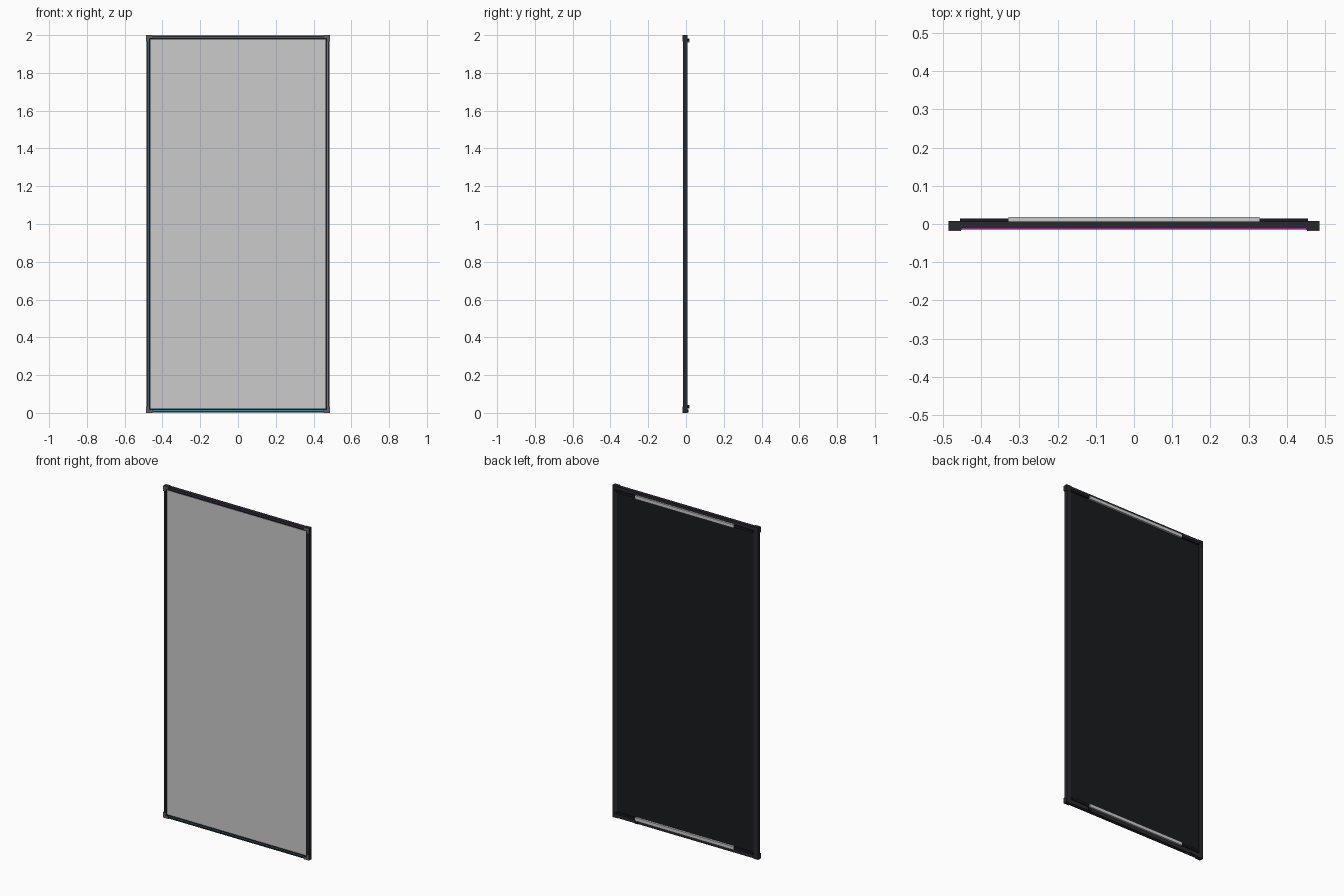
import bpy, bmesh

if "Cube" in bpy.data.objects:
    bpy.data.objects.remove(bpy.data.objects["Cube"])

W, H = 0.486, 2.0   # half width, height


def mat(name, rgb):
    m = bpy.data.materials.new(name)
    m.diffuse_color = (*rgb, 1)
    m.use_nodes = True
    m.node_tree.nodes["Principled BSDF"].inputs["Base Color"].default_value = m.diffuse_color
    return m


dark = mat("dark_metal", (0.022, 0.022, 0.026))
black = mat("black_back", (0.010, 0.011, 0.013))
cyan = mat("cyan_strip", (0.03, 0.30, 0.45))
teal = mat("teal_strip", (0.05, 0.12, 0.16))
magenta = mat("magenta_strip", (0.30, 0.02, 0.25))
cap_grey = mat("cap_grey", (0.12, 0.12, 0.125))


def finish(name, bm, m):
    bmesh.ops.recalc_face_normals(bm, faces=bm.faces)
    me = bpy.data.meshes.new(name)
    bm.to_mesh(me)
    bm.free()
    o = bpy.data.objects.new(name, me)
    bpy.context.collection.objects.link(o)
    if m:
        me.materials.append(m)
    return o


def box(name, x, y, z, m=None):
    bm = bmesh.new()
    bmesh.ops.create_cube(bm, size=1)
    for v in bm.verts:
        for i, (a, b) in enumerate((x, y, z)):
            v.co[i] = (a + b) / 2 + v.co[i] * (b - a)
    return finish(name, bm, m)


def frame(name, profile, m):
    # sweep an (inset, y) profile round the rectangle with mitred corners
    bm = bmesh.new()
    rings = [[bm.verts.new((sx * (W - d), y, H / 2 + sz * (H / 2 - d))) for d, y in profile]
             for sx, sz in ((-1, -1), (1, -1), (1, 1), (-1, 1))]
    n = len(profile)
    for i in range(4):
        a, b = rings[i], rings[(i + 1) % 4]
        for j in range(n):
            k = (j + 1) % n
            bm.faces.new((a[j], a[k], b[k], b[j]))
    return finish(name, bm, m)


def corner(name, sx, sz, arm, width, y0, y1, m):
    # L-shaped corner piece
    bm = bmesh.new()
    pts = [(0, 0), (arm, 0), (arm, width), (width, width), (width, arm), (0, arm)]
    f = bm.faces.new([bm.verts.new((sx * (W - a), y0, H / 2 + sz * (H / 2 - b))) for a, b in pts])
    ext = bmesh.ops.extrude_face_region(bm, geom=[f])
    for v in ext["geom"]:
        if isinstance(v, bmesh.types.BMVert):
            v.co.y = y1
    return finish(name, bm, m)


# extruded frame with a front groove
frame("frame", [(0.002, -0.015), (0.002, 0.007), (0.03, 0.007), (0.03, -0.006), (0.021, -0.006),
                (0.021, -0.015), (0.015, -0.015), (0.015, -0.011), (0.009, -0.011), (0.009, -0.015)], dark)

# front face and recessed back panel
box("front_panel", (-0.463, 0.463), (-0.0135, -0.006), (0.023, 1.977))
box("back_panel", (-0.457, 0.457), (-0.006, 0.004), (0.029, 1.971), black)

# coloured strips in the groove
g0, g1, gy = 0.010, 0.014, (-0.0125, -0.0105)
box("right_strip", (W - g1, W - g0), gy, (0.02, 1.98), cyan)
box("left_strip", (-W + g0, -W + g1), gy, (0.02, 1.98), teal)
box("bottom_strip", (-0.45, 0.45), gy, (g0, g1), cyan)
box("top_strip", (-0.45, 0.45), gy, (H - g1, H - g0), teal)
box("top_edge_strip", (-0.475, 0.475), (-0.013, -0.010), (1.99, 1.9985), magenta)

# corner caps with a grey front plate
for sx in (-1, 1):
    for sz in (-1, 1):
        tag = ("left" if sx < 0 else "right") + ("_bottom" if sz < 0 else "_top")
        corner("corner_cap_" + tag, sx, sz, 0.034, 0.016, -0.016, 0.0075, dark)
        corner("corner_plate_" + tag, sx, sz, 0.033, 0.015, -0.018, -0.016, cap_grey)

# mounting rails and grey hanging bars on the back
for tag, z in (("top", 1.972), ("bottom", 0.032)):
    box("back_rail_" + tag, (-0.455, 0.455), (0.004, 0.015), (z - 0.007, z + 0.007), black)
    box("hanging_bar_" + tag, (-0.328, 0.328), (0.006, 0.018), (z - 0.010, z + 0.010))

# cable outlet under the lower bar
box("cable_outlet", (0.315, 0.335), (0.006, 0.013), (0.003, 0.018), black)
